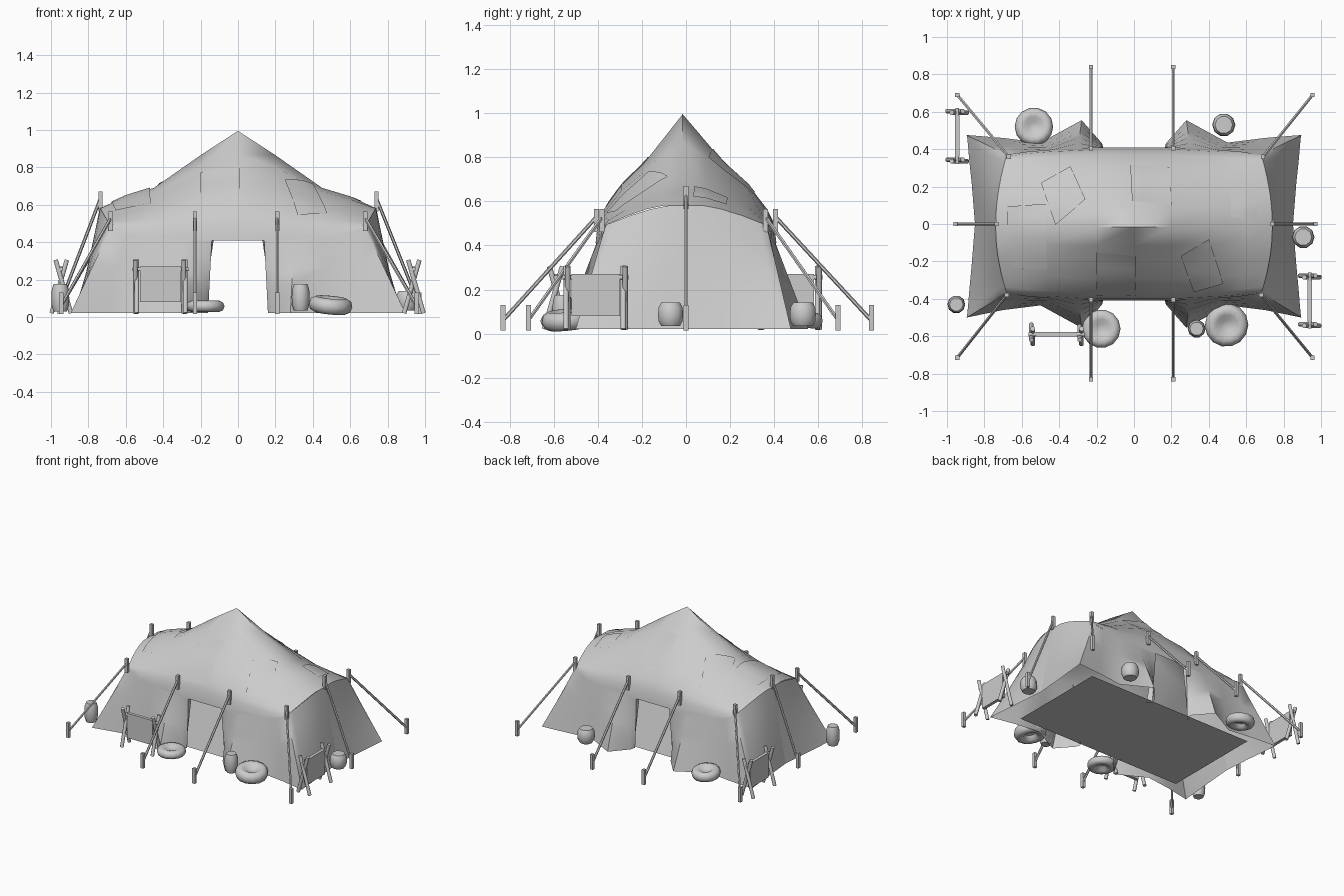
import bpy, bmesh, math
from mathutils import Vector, Matrix

if "Cube" in bpy.data.objects:
    bpy.data.objects.remove(bpy.data.objects["Cube"])


def make(name, verts, faces, angle=40, outward=False):
    me = bpy.data.meshes.new(name)
    me.from_pydata([tuple(v) for v in verts], [], faces)
    bm = bmesh.new()
    bm.from_mesh(me)
    bmesh.ops.remove_doubles(bm, verts=bm.verts, dist=1e-4)
    bmesh.ops.recalc_face_normals(bm, faces=bm.faces)
    if outward:  # open cloth: face away from the tent's middle
        side = sum(f.normal.dot(f.calc_center_median() - Vector((0, 0, .1))) * f.calc_area() for f in bm.faces)
        if side < 0:
            bmesh.ops.reverse_faces(bm, faces=bm.faces)
    bm.to_mesh(me)
    bm.free()
    ob = bpy.data.objects.new(name, me)
    bpy.context.collection.objects.link(ob)
    bpy.ops.object.select_all(action='DESELECT')
    ob.select_set(True)
    bpy.context.view_layer.objects.active = ob
    bpy.ops.object.shade_smooth_by_angle(angle=math.radians(angle))
    return ob


def rod(name, a, b, r, sides=8):
    a, b = Vector(a), Vector(b)
    q = (b - a).to_track_quat('Z', 'Y')
    ring = [q @ Vector((r * math.cos(t), r * math.sin(t), 0))
            for t in (2 * math.pi * (i + .5) / sides for i in range(sides))]
    faces = [(i, (i + 1) % sides, sides + (i + 1) % sides, sides + i) for i in range(sides)]
    faces += [tuple(range(sides)), tuple(range(sides, 2 * sides))]
    return make(name, [a + p for p in ring] + [b + p for p in ring], faces, 50)


def lathe(name, profile, loc, sides=12, tilt=(0, 0)):
    rot = Matrix.Rotation(tilt[0], 3, 'X') @ Matrix.Rotation(tilt[1], 3, 'Y')
    verts = [rot @ Vector((r * math.cos(t), r * math.sin(t), z)) + Vector(loc)
             for r, z in profile for t in (2 * math.pi * i / sides for i in range(sides))]
    faces = [(k * sides + i, k * sides + (i + 1) % sides,
              (k + 1) * sides + (i + 1) % sides, (k + 1) * sides + i)
             for k in range(len(profile) - 1) for i in range(sides)]
    return make(name, verts, faces, 50)


# Roof shape: heights from ridge (v=0) to eave (v=1) at stations along x
US = [0, .2, .45, .6, .74]
VS = [0, .25, .45, .7, .9, .975, 1]
YE = [.41, .41, .397, .387, .37]
ZS = [[.995, .87, .77, .675, .565, .50, .41],
      [.865, .80, .73, .65, .55, .49, .41],
      [.69, .67, .635, .58, .52, .475, .415],
      [.645, .63, .60, .56, .515, .485, .44],
      [.58, .58, .565, .535, .505, .495, .475]]


def seg(vals, t):
    for i in range(len(vals) - 1):
        if t <= vals[i + 1] or i == len(vals) - 2:
            return i, (t - vals[i]) / (vals[i + 1] - vals[i])


def roof_point(u, v):
    au, av = abs(u), min(abs(v), 1)
    i, s = seg(US, au)
    j, t = seg(VS, av)
    row = lambda k: ZS[k][j] * (1 - t) + ZS[k][j + 1] * t
    z = row(i) * (1 - s) + row(i + 1) * s
    ye = YE[i] * (1 - s) + YE[i + 1] * s
    x = au - .06 * v * v * max(0, (au - .45) / .29)
    return Vector((math.copysign(x, u), v * ye - .015 * (1 - av), z))


us = [-u for u in US[:0:-1]] + US
vs = [-v for v in VS[:0:-1]] + VS
n = len(vs)
make("roof", [roof_point(u, v) for u in us for v in vs],
     [(i * n + j, i * n + j + 1, (i + 1) * n + j + 1, (i + 1) * n + j)
      for i in range(len(us) - 1) for j in range(n - 1)], 60, True)

# Sewn patches lying on the roof, corners given in plan
PATCHES = [[(-.2, -.14), (.01, -.16), (.01, -.375), (-.2, -.375)],
           [(.25, -.16), (.40, -.07), (.48, -.32), (.32, -.36)],
           [(-.02, .31), (-.01, .13), (.2, .11), (.19, .30)],
           [(-.50, .23), (-.34, .31), (-.26, .14), (-.42, .01)],
           [(-.68, .11), (-.47, .12), (-.47, -.24), (-.67, -.24)],
           [(.52, .2), (.66, .2), (.66, .05), (.52, .05)]]
for p in PATCHES:
    a, b, c, d = [Vector(q) for q in p]
    verts, k = [], 6
    for i in range(k + 1):
        for j in range(k + 1):
            q = a.lerp(b, i / k).lerp(d.lerp(c, i / k), j / k)
            verts.append(roof_point(q.x, q.y / .40) + Vector((0, 0, .008)))
    make("roof_patch", verts, [(i * 7 + j, i * 7 + j + 1, i * 7 + j + 8, i * 7 + j + 7)
                               for i in range(k) for j in range(k)], 60, True)

# Walls: one quarter lofted from eave to flared hem, mirrored; open door front and back
TOP = [tuple(roof_point(.74, v)) for v in VS] + [
    (.60, .38, .45), (.45, .394, .43), (.30, .402, .42), (.20, .407, .415), (.14, .405, .412), (.13, .38, .412)]
TOP[0] = (.74, 0, .58)
HEM = [(.85, 0), (.86, .12), (.868, .22), (.88, .34), (.888, .435), (.892, .475), (.895, .488),
       (.70, .46), (.50, .435), (.28, .555), (.17, .43), (.16, .39), (.19, .36)]
ROWS = 5
for sx in (1, -1):
    for sy in (1, -1):
        verts = []
        for t, h in zip(TOP, HEM):
            grow = 1.025 if sy < 0 else .975
            hy = h[1] * (grow if h[0] > .87 else 1)
            for k in range(ROWS + 1):
                p = Vector((t[0], abs(t[1]), t[2])).lerp(Vector((h[0], hy, .02)), k / ROWS)
                verts.append((p.x * sx, p.y * sy, p.z))
        r = ROWS + 1
        make("wall_quarter", verts, [(i * r + k, i * r + k + 1, (i + 1) * r + k + 1, (i + 1) * r + k)
                                     for i in range(len(TOP) - 1) for k in range(ROWS)], 40, True)

# Ground sheet
make("floor", [(-.71, -.39, .028), (.71, -.39, .028), (.71, .39, .028), (-.71, .39, .028)],
     [(0, 1, 2, 3)])

# Guy ropes: eave toggle, rope, ground stake
GUYS = [((-.23, -.405, .46), (-.23, -.83)), ((.21, -.405, .46), (.21, -.83)),
        ((-.23, .405, .46), (-.23, .84)), ((.21, .405, .46), (.21, .84)),
        ((-.68, -.38, .46), (-.945, -.715)), ((.68, -.38, .46), (.955, -.715)),
        ((-.67, .36, .46), (-.945, .69)), ((.69, .36, .46), (.955, .69)),
        ((-.735, 0, .565), (-.955, 0)), ((.74, 0, .565), (.97, 0))]
for (x, y, z), (sx, sy) in GUYS:
    rod("eave_toggle", (x, y, z), (x, y, z + .105), .016, 4)
    rod("stake", (sx, sy, .015), (sx, sy, .13), .016, 4)
    rod("guy_rope", (sx, sy, .06), (x, y, z + .07), .009, 6)


# Hide-drying racks: crossed legs, bar and hanging sheet
def rack(cx, cy, along_x):
    def P(l, w, z):
        return (cx + l, cy + w, z) if along_x else (cx + w, cy + l, z)
    for e in (-.13, .13):
        for s in (-1, 1):
            rod("rack_leg", P(e + s * .004, -s * .052, .02), P(e + s * .004, s * .03, .305), .013)
    rod("rack_bar", P(-.15, 0, .255), P(.15, 0, .255), .011)
    w = .012
    c = [P(l, y, z) for l in (-.11, .11) for y in (-w, w) for z in (.08, .27)]
    make("rack_hide", c, [(0, 1, 3, 2), (4, 5, 7, 6), (0, 1, 5, 4),
                          (2, 3, 7, 6), (0, 2, 6, 4), (1, 3, 7, 5)])


rack(-.415, -.59, True)
rack(.94, -.41, False)
rack(-.945, .47, False)


# Round cushions with a dented middle
def cushion(x, y, z, r, h, tilt=(0, 0)):
    prof = [(0, .3), (.25, .4), (.5, .85), (.72, 1), (.92, .7), (1, 0),
            (.92, -.7), (.72, -1), (.45, -.8), (.3, -.1), (0, 0)]
    lathe("cushion", [(a * r, b * h) for a, b in prof], (x, y, z), 14, tilt)


cushion(-.175, -.56, .057, .103, .03)
cushion(.495, -.54, .063, .117, .042, (.1, .1))
cushion(-.535, .52, .065, .103, .036, (-.1, 0))


# Clay pots with closed tops
def pot(x, y, r, z0, h):
    prof = [(0, 0), (.75, 0), (.95, .2), (1, .5), (.95, .8), (.75, 1), (0, 1)]
    lathe("pot", [(a * r, b * h) for a, b in prof], (x, y, z0), 10)


pot(.335, -.56, .048, .035, .14)
pot(-.95, -.43, .048, .03, .145)
pot(.905, -.07, .06, .035, .105)
pot(.48, .53, .062, .035, .105)
